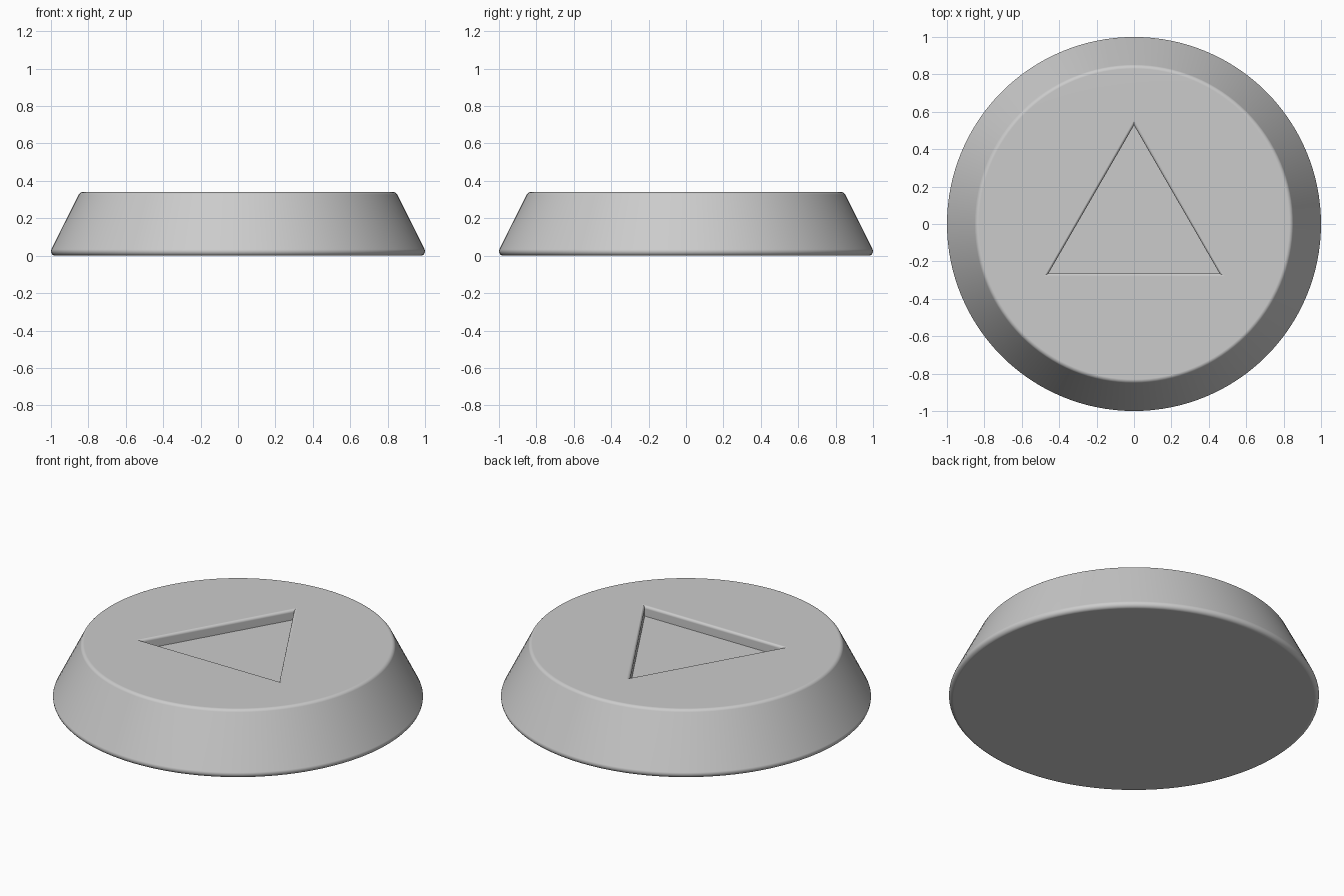
import bpy
import bmesh
from math import sin, cos, pi, atan, sqrt

cube = bpy.data.objects.get("Cube")
if cube:
    bpy.data.objects.remove(cube, do_unlink=True)

HEIGHT = 0.34
FILLET = 0.024     # rounding of the disc's two outer edges
TAPER = 0.5        # inward run of the side per unit of height
SIDES = 128
STEPS = 6
FLOOR = HEIGHT - 0.06
RIM = 0.016        # rounding of the recess rim
INRADIUS = 0.28    # from the centre to the middle of a recess side


def arc(cx, cz, radius, start, end):
    angles = [start + (end - start) * i / STEPS for i in range(STEPS + 1)]
    return [(cx + radius * cos(a), cz + radius * sin(a)) for a in angles]


def ring(bm, radius, z, count):
    # The first corner points to the back
    return [bm.verts.new((radius * cos(pi / 2 + 2 * pi * i / count),
                          radius * sin(pi / 2 + 2 * pi * i / count), z))
            for i in range(count)]


def loft(bm, profile, count):
    rings = [ring(bm, r, z, count) for r, z in profile]
    for a, b in zip(rings, rings[1:]):
        for i in range(count):
            j = (i + 1) % count
            bm.faces.new((a[i], a[j], b[j], b[i]))
    return rings


bm = bmesh.new()

# Tapered side with rounded bottom and top edges
tilt = atan(TAPER)
low_x = 1 - FILLET
high_x = low_x - TAPER * (HEIGHT - 2 * FILLET)
outer = (arc(low_x, FILLET, FILLET, -pi / 2, tilt)
         + arc(high_x, HEIGHT - FILLET, FILLET, tilt, pi / 2))
disc = loft(bm, outer, SIDES)
bm.faces.new(disc[0])

# Triangular recess with a rounded rim; a corner lies twice the inradius out
rim = arc(INRADIUS, HEIGHT - RIM, RIM, pi / 2, pi)
recess = loft(bm, [(2 * r, z) for r, z in rim + [(INRADIUS - RIM, FLOOR)]], 3)
bm.faces.new(recess[-1])

# Flat top between the outer edge and the recess
open_edges = [e for e in bm.edges if e.is_boundary]
bmesh.ops.triangle_fill(bm, edges=open_edges, use_beauty=True)
bmesh.ops.recalc_face_normals(bm, faces=bm.faces)

mesh = bpy.data.meshes.new("button_disc")
bm.to_mesh(mesh)
bm.free()
button = bpy.data.objects.new("button_disc", mesh)
bpy.context.collection.objects.link(button)

# Plain grey finish
grey = bpy.data.materials.new("light grey")
grey.use_nodes = True
colour = (0.6, 0.6, 0.6, 1)
grey.diffuse_color = colour
grey.node_tree.nodes["Principled BSDF"].inputs["Base Color"].default_value = colour
mesh.materials.append(grey)

# Smooth roundings, level flats
bpy.ops.object.select_all(action='DESELECT')
button.select_set(True)
bpy.context.view_layer.objects.active = button
bpy.ops.object.shade_smooth_by_angle(angle=pi / 6)
weighted = button.modifiers.new("level_flats", 'WEIGHTED_NORMAL')
weighted.keep_sharp = True
